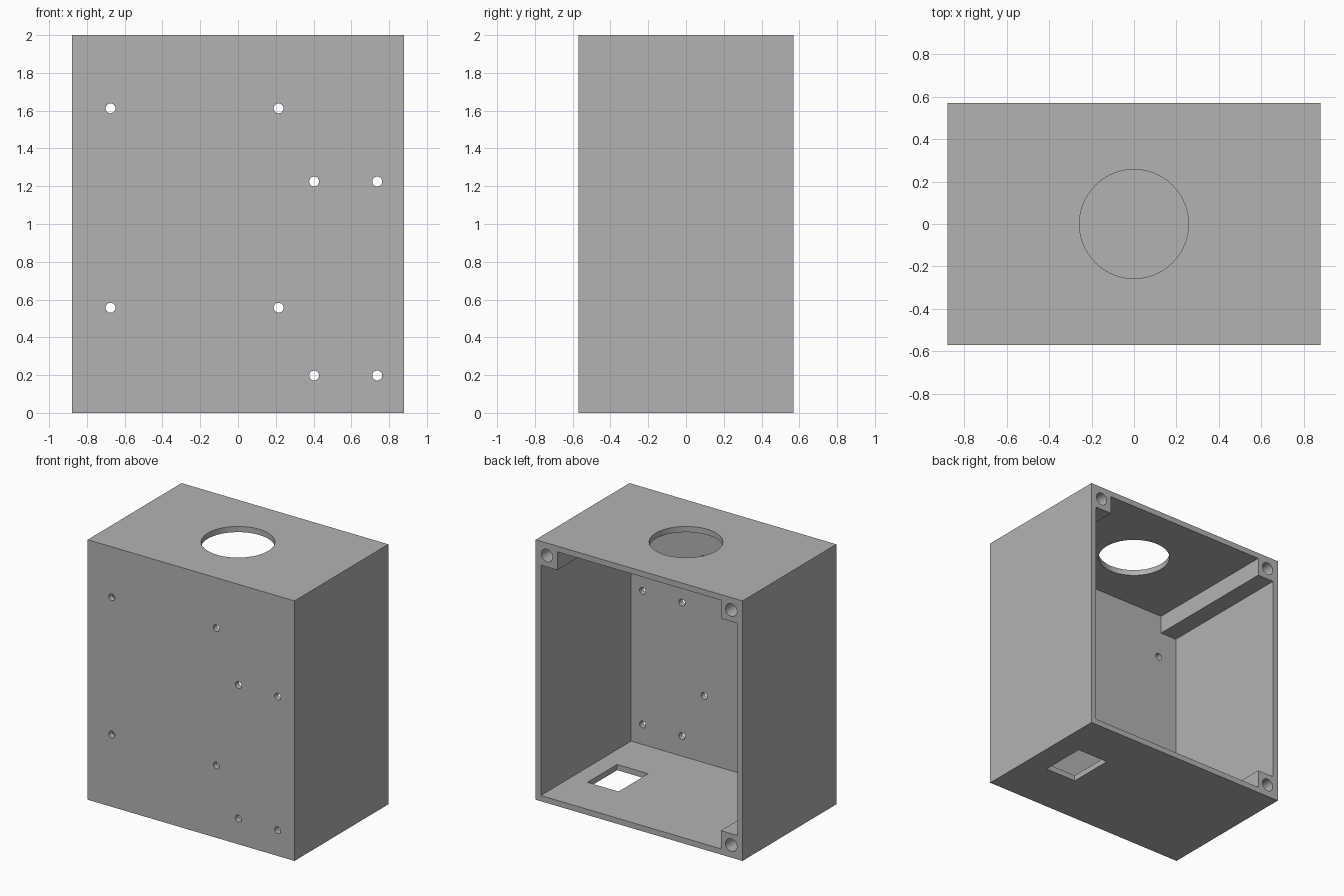
import bpy, bmesh, math
from mathutils import Matrix, Vector

if "Cube" in bpy.data.objects:
    bpy.data.objects.remove(bpy.data.objects["Cube"], do_unlink=True)

W, D, H = 0.88, 0.57, 2.0      # half width, half depth, height
WALL, POST = 0.044, 0.184      # wall thickness, post size from the outer corner

grey = bpy.data.materials.new("plain grey")
grey.use_nodes = True
grey.diffuse_color = (0.45, 0.45, 0.45, 1)
grey.node_tree.nodes["Principled BSDF"].inputs["Base Color"].default_value = grey.diffuse_color


def finish(name, bm):
    bmesh.ops.recalc_face_normals(bm, faces=bm.faces)
    mesh = bpy.data.meshes.new(name)
    bm.to_mesh(mesh)
    bm.free()
    obj = bpy.data.objects.new(name, mesh)
    bpy.context.collection.objects.link(obj)
    mesh.materials.append(grey)
    return obj


def box(name, lo, hi):
    lo, hi = Vector(lo), Vector(hi)
    bm = bmesh.new()
    bmesh.ops.create_cube(bm, size=1, matrix=Matrix.Translation((lo + hi) / 2)
                          @ Matrix.Diagonal((*(hi - lo), 1)))
    return finish(name, bm)


def cylinder(name, centre, radius, depth, axis, segments):
    turn = Matrix.Rotation(math.pi / 2, 4, 'X') if axis == 'Y' else Matrix()
    bm = bmesh.new()
    bmesh.ops.create_cone(bm, cap_ends=True, segments=segments, radius1=radius,
                          radius2=radius, depth=depth,
                          matrix=Matrix.Translation(centre) @ turn)
    return finish(name, bm)


# Outer block
case = box("enclosure", (-W, -D, 0), (W, D, H))

# Cavity profile, notched to leave screw posts in three corners
x, z0, z1 = W - WALL, WALL, H - WALL
px, pz0, pz1 = W - POST, POST, H - POST
profile = [(x, z0), (x, pz1), (px, pz1), (px, z1), (-px, z1), (-px, pz1),
           (-x, pz1), (-x, pz0), (-px, pz0), (-px, z0)]
bm = bmesh.new()
face = bm.faces.new([bm.verts.new((a, WALL - D, b)) for a, b in profile])
solid = bmesh.ops.extrude_face_region(bm, geom=[face])
moved = [v for v in solid["geom"] if isinstance(v, bmesh.types.BMVert)]
bmesh.ops.translate(bm, vec=(0, 2 * D, 0), verts=moved)
cutters = [finish("cavity_cutter", bm)]

# Round opening in the top and rectangular opening in the floor
cutters.append(cylinder("top_opening_cutter", (0, 0, H), 0.257, 0.2, 'Z', 96))
cutters.append(box("floor_opening_cutter", (0.43, -0.155, -0.1), (0.695, 0.205, 0.1)))

# Mounting holes through the front wall
for xs, zs in (((-0.675, 0.215), (0.557, 1.612)), ((0.403, 0.737), (0.198, 1.225))):
    for hx in xs:
        for hz in zs:
            cutters.append(cylinder("mount_hole_cutter", (hx, -D, hz), 0.026, 0.2, 'Y', 32))

# Blind screw holes in the posts
inset = 0.096
for hx, hz in ((W - inset, H - inset), (inset - W, H - inset), (inset - W, inset)):
    cutters.append(cylinder("screw_hole_cutter", (hx, D, hz), 0.048, 0.8, 'Y', 40))

# Cut everything out of the block
bpy.context.view_layer.objects.active = case
for cutter in cutters:
    mod = case.modifiers.new("cut", 'BOOLEAN')
    mod.operation = 'DIFFERENCE'
    mod.solver = 'EXACT'
    mod.object = cutter
    bpy.ops.object.modifier_apply(modifier=mod.name)
for cutter in cutters:
    bpy.data.objects.remove(cutter, do_unlink=True)

# Smooth hole walls, sharp box edges
bpy.ops.object.select_all(action='DESELECT')
case.select_set(True)
bpy.ops.object.shade_smooth_by_angle(angle=math.radians(30))
